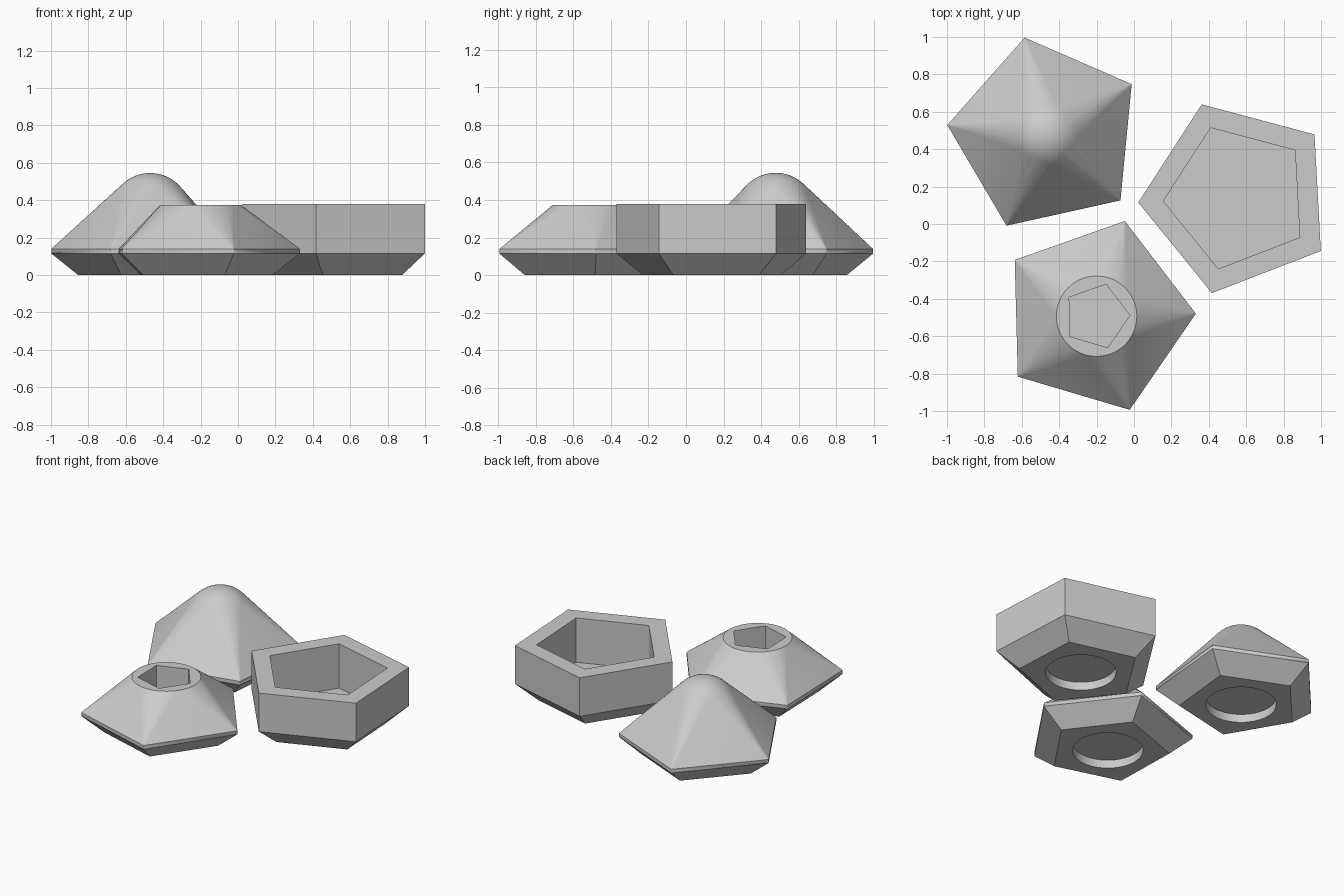
import bpy, bmesh
from math import sin, cos, tau, radians, pi

old = bpy.data.objects.get("Cube")
if old:
    bpy.data.objects.remove(old, do_unlink=True)

gray = bpy.data.materials.new("light gray")
gray.use_nodes = True
gray.diffuse_color = (0.6, 0.6, 0.6, 1)
gray.node_tree.nodes["Principled BSDF"].inputs["Base Color"].default_value = (0.6, 0.6, 0.6, 1)

RADIUS, FOOT = 0.531, 0.387        # pentagon radius at the rim and at the foot
BEVEL_Z, RIM_Z = 0.115, 0.14
ROUND = 0.215                      # radius of the dome and of the flat round top
FLOOR_Z, RECESS_Z = 0.075, 0.057   # pocket floor above, recess ceiling below


def ring(radius, z, sides=5):
    return [(radius * cos(tau * i / sides), radius * sin(tau * i / sides), z)
            for i in range(sides)]


def soft_rim(z, fillet=0.003):
    """Pentagon with tiny rounded corners, so that the slopes blend at the ridges only."""
    points = []
    for x, y, _ in ring(RADIUS - fillet / cos(pi / 5), z):
        corner = ring(fillet, z, 60)
        points += [(x + cx, y + cy, z) for cx, cy, _ in corner
                   if cx * x + cy * y > fillet * RADIUS * cos(radians(37))]
    return points


def hull(name, points, location=(0, 0), angle=0.0):
    """Convex solid around the points, flat areas merged."""
    bm = bmesh.new()
    for p in points:
        bm.verts.new(p)
    out = bmesh.ops.convex_hull(bm, input=bm.verts[:])
    loose = {v for v in out["geom_interior"] if isinstance(v, bmesh.types.BMVert)}
    bmesh.ops.delete(bm, geom=list(loose), context="VERTS")
    bmesh.ops.dissolve_limit(bm, angle_limit=radians(0.2), verts=bm.verts[:], edges=bm.edges[:])
    bmesh.ops.recalc_face_normals(bm, faces=bm.faces[:])
    mesh = bpy.data.meshes.new(name)
    bm.to_mesh(mesh)
    bm.free()
    mesh.materials.append(gray)
    ob = bpy.data.objects.new(name, mesh)
    bpy.context.collection.objects.link(ob)
    ob.location = (*location, 0)
    ob.rotation_euler.z = radians(angle)
    return ob


def cut(ob, radius, low, high, sides):
    """Sink a straight pocket into a part."""
    cutter = hull("pocket_cutter", ring(radius, low, sides) + ring(radius, high, sides))
    cutter.hide_render = True
    cutter.location = ob.location
    cutter.rotation_euler = ob.rotation_euler
    mod = ob.modifiers.new("pocket", "BOOLEAN")
    mod.operation, mod.solver, mod.object = "DIFFERENCE", "EXACT", cutter
    bpy.context.view_layer.update()
    result = ob.evaluated_get(bpy.context.evaluated_depsgraph_get())
    mesh = bpy.data.meshes.new_from_object(result)
    ob.modifiers.clear()
    ob.data = mesh
    bpy.data.objects.remove(cutter, do_unlink=True)


def piece(name, upper, location, angle):
    """Pentagonal body with a bevelled foot and a round recess underneath."""
    base = ring(FOOT, 0) + ring(RADIUS, BEVEL_Z)
    ob = hull(name, base + upper, location, angle)
    cut(ob, 0.22, -0.1, RECESS_Z, 64)
    return ob


# Dome piece: pentagon rim running up into a rounded peak
dome = [(0, 0, 0.33 + ROUND)]
for k in range(1, 17):
    tilt = pi / 2 * k / 16
    dome += ring(ROUND * sin(tilt), 0.33 + ROUND * cos(tilt), 60)
domed_piece = piece("domed_piece", soft_rim(RIM_Z) + dome, (-0.47, 0.478), 174.5)

# Socket piece: pentagon rim running up to a flat round top with a pentagonal hole
socket_piece = piece("socket_piece", soft_rim(RIM_Z) + ring(ROUND, 0.375, 60),
                     (-0.2, -0.493), 1.5)
cut(socket_piece, 0.178, FLOOR_Z, 0.6, 5)

# Tray piece: straight walls around a wide pentagonal pocket
tray_piece = piece("tray_piece", ring(RADIUS, 0.38), (0.553, 0.144), 183.1)
cut(tray_piece, 0.397, FLOOR_Z, 0.6, 5)

# Smooth the rounded surfaces, keep the edges sharp
bpy.ops.object.select_all(action="DESELECT")
for ob in (domed_piece, socket_piece, tray_piece):
    ob.select_set(True)
    bpy.context.view_layer.objects.active = ob
bpy.ops.object.shade_smooth_by_angle(angle=radians(30))
